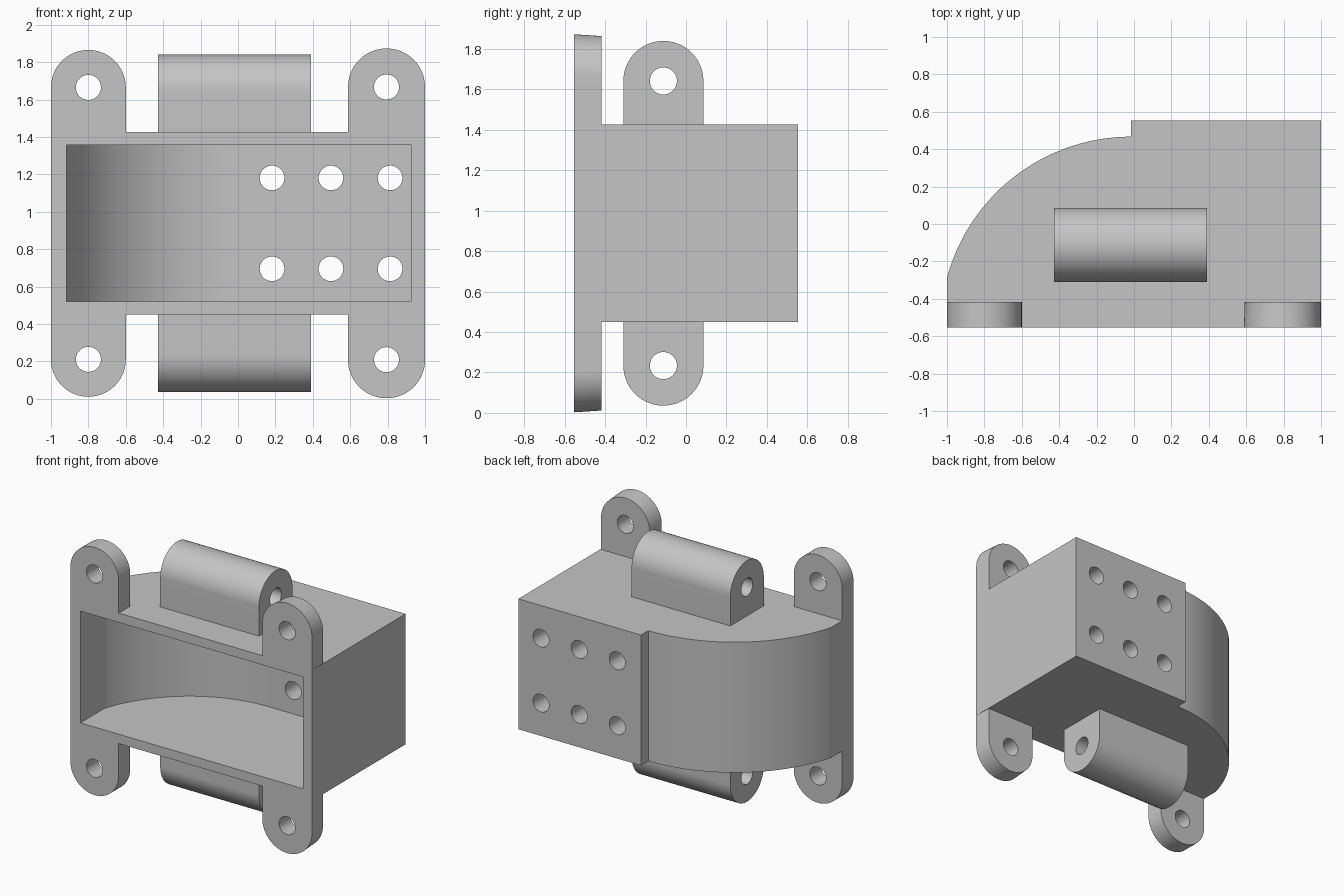
import bpy, bmesh, math
from mathutils import Vector

cube = bpy.data.objects.get("Cube")
if cube:
    bpy.data.objects.remove(cube, do_unlink=True)

MID = 0.938            # height of the mirror plane
HALF = 0.488           # half height of the housing
FRONT, BACK = -0.553, 0.553
ARC_X = -0.015         # axis of the curved corner, on the front plane

grey = bpy.data.materials.new("light grey")
grey.use_nodes = True
colour = (0.56, 0.56, 0.56, 1)
grey.diffuse_color = colour
grey.node_tree.nodes["Principled BSDF"].inputs["Base Color"].default_value = colour

AXES = {"x": lambda a, b, d: Vector((d, a, b)),
        "y": lambda a, b, d: Vector((a, d, b)),
        "z": lambda a, b, d: Vector((a, b, d))}


def arc(cx, cy, r, start, end, n=48):
    angles = [start + (end - start) * i / n for i in range(n + 1)]
    return [(cx + r * math.cos(t), cy + r * math.sin(t)) for t in angles]


def prism(name, profile, axis, lo, hi, taper=1.0, centre=(0, 0)):
    """Extrude a profile along an axis, with the far end scaled about centre."""
    bm = bmesh.new()
    place = AXES[axis]
    near = [bm.verts.new(place(a, b, lo)) for a, b in profile]
    ca, cb = centre
    far = [bm.verts.new(place(ca + (a - ca) * taper, cb + (b - cb) * taper, hi))
           for a, b in profile]
    bm.faces.new(near)
    bm.faces.new(far)
    n = len(profile)
    for i in range(n):
        j = (i + 1) % n
        bm.faces.new((near[i], near[j], far[j], far[i]))
    bmesh.ops.recalc_face_normals(bm, faces=bm.faces)
    mesh = bpy.data.meshes.new(name)
    bm.to_mesh(mesh)
    bm.free()
    mesh.materials.append(grey)
    obj = bpy.data.objects.new(name, mesh)
    bpy.context.collection.objects.link(obj)
    return obj


def drill(cx, cy, r, axis, lo, hi):
    return prism("drill", arc(cx, cy, r, 0, math.tau, 40)[:-1], axis, lo, hi)


def cut(obj, cutters):
    """Subtract the cutters and remove them, then smooth the curved faces."""
    for c in cutters:
        c.hide_render = True
        mod = obj.modifiers.new("cut", "BOOLEAN")
        mod.operation, mod.solver, mod.object = "DIFFERENCE", "EXACT", c
    graph = bpy.context.evaluated_depsgraph_get()
    mesh = bpy.data.meshes.new_from_object(obj.evaluated_get(graph))
    obj.modifiers.clear()
    obj.data = mesh
    for c in cutters:
        bpy.data.objects.remove(c, do_unlink=True)
    bpy.ops.object.select_all(action="DESELECT")
    obj.select_set(True)
    bpy.context.view_layer.objects.active = obj
    bpy.ops.object.shade_smooth_by_angle(angle=math.radians(30))


def curved_corner(r, left):
    """Arc from the back of the housing round to its left wall."""
    return arc(ARC_X, FRONT, r, math.pi / 2, math.acos((left - ARC_X) / r))


# Housing: square mounting block on one side, rounded corner on the other
outer = [(-1, FRONT), (1, FRONT), (1, BACK), (ARC_X, BACK)] + curved_corner(1.02, -1)
housing = prism("housing", outer, "z", MID - HALF, MID + HALF)

# Open front pocket and the six screw holes through the back
inner = [(-0.917, -0.7), (0.925, -0.7), (0.925, FRONT + 0.945)] + curved_corner(0.945, -0.917)
cutters = [prism("pocket", inner, "z", MID - 0.418, MID + 0.418)]
for x in (0.182, 0.497, 0.813):
    for side in (-1, 1):
        cutters.append(drill(x, MID + side * 0.243, 0.066, "y", 0.2, 0.7))
cut(housing, cutters)


def rounded_tab(name, c, r, offset, side, hole_r, axis, lo, hi, taper=1.0):
    """Round-ended lug on the top (side 1) or bottom (side -1) of the housing."""
    z = MID + side * offset
    base = MID + side * HALF
    profile = [(c + r, base)] + arc(c, z, r, 0, side * math.pi) + [(c - r, base)]
    tab = prism(name, profile, axis, lo, hi, taper, (c, base))
    cut(tab, [drill(c, z, hole_r, axis, lo - 0.1, hi + 0.1)])


for side, level in ((1, "upper"), (-1, "lower")):
    # Flat mounting ears flush with the front
    rounded_tab(level + "_right_ear", -0.8, 0.2, 0.727, side, 0.067,
                "y", FRONT, -0.417)
    rounded_tab(level + "_left_ear", 0.794, 0.206, 0.729, side, 0.067,
                "y", FRONT, -0.417, 0.98)
    # Long hinge lugs across the middle
    rounded_tab(level + "_hinge_lug", -0.112, 0.198, 0.704, side, 0.067,
                "x", -0.427, 0.39)
